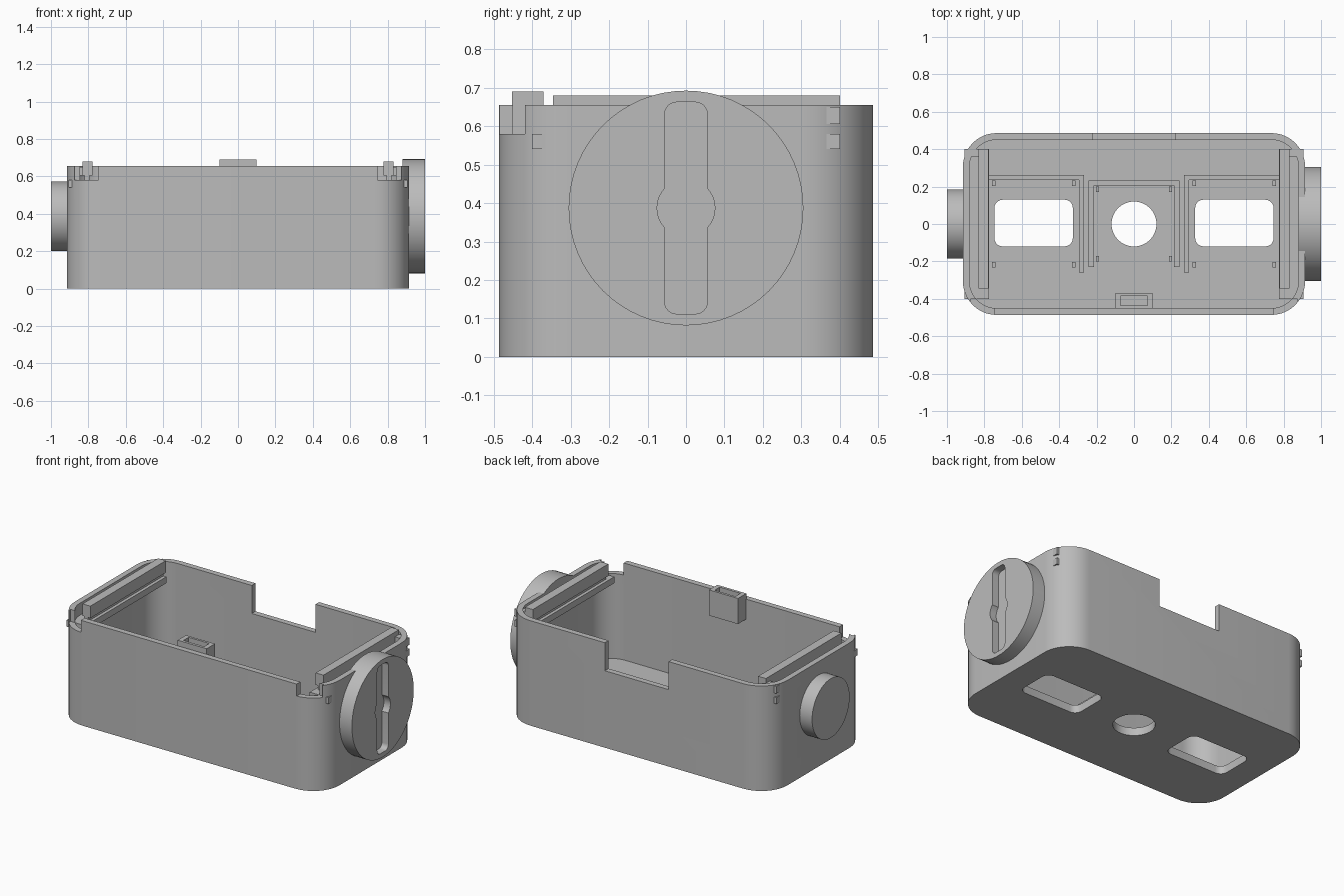
import bpy, bmesh, math
from mathutils import Matrix

cube = bpy.data.objects.get("Cube")
if cube:
    bpy.data.objects.remove(cube, do_unlink=True)

grey = bpy.data.materials.new("plain grey")
grey.use_nodes = True
grey.diffuse_color = (0.5, 0.5, 0.5, 1)
grey.node_tree.nodes["Principled BSDF"].inputs["Base Color"].default_value = (0.5, 0.5, 0.5, 1)


def finish(name, bm):
    bmesh.ops.recalc_face_normals(bm, faces=bm.faces)
    mesh = bpy.data.meshes.new(name)
    bm.to_mesh(mesh)
    bm.free()
    mesh.materials.append(grey)
    obj = bpy.data.objects.new(name, mesh)
    bpy.context.collection.objects.link(obj)
    return obj


def box(name, x, y, z):
    bm = bmesh.new()
    bmesh.ops.create_cube(bm, size=1)
    for v in bm.verts:
        for i, (lo, hi) in enumerate((x, y, z)):
            v.co[i] = lo if v.co[i] < 0 else hi
    return finish(name, bm)


def prism(name, outline, lo, hi, place=Matrix()):
    bm = bmesh.new()
    face = bm.faces.new([bm.verts.new((u, v, lo)) for u, v in outline])
    side = bmesh.ops.extrude_face_region(bm, geom=[face])["geom"]
    for v in side:
        if isinstance(v, bmesh.types.BMVert):
            v.co.z = hi
    bm.transform(place)
    return finish(name, bm)


def arc(cx, cy, r, start, end, steps):
    angles = [math.radians(start + (end - start) * i / steps) for i in range(steps + 1)]
    return [(cx + r * math.cos(a), cy + r * math.sin(a)) for a in angles]


def rounded(hx, hy, r, cx=0, cy=0, steps=10):
    points = []
    for k, (sx, sy) in enumerate(((1, 1), (-1, 1), (-1, -1), (1, -1))):
        points += arc(cx + sx * (hx - r), cy + sy * (hy - r), r, 90 * k, 90 * k + 90, steps)
    return points


def circle(r):
    return arc(0, 0, r, 0, 360, 64)[:-1]


def cut(obj, *cutters):
    for cutter in cutters:
        mod = obj.modifiers.new("cut", "BOOLEAN")
        mod.operation = "DIFFERENCE"
        mod.solver = "EXACT"
        mod.object = cutter
        bpy.context.view_layer.objects.active = obj
        bpy.ops.object.modifier_apply(modifier=mod.name)
        bpy.data.objects.remove(cutter, do_unlink=True)


def smooth(obj):
    bpy.ops.object.select_all(action="DESELECT")
    obj.select_set(True)
    bpy.context.view_layer.objects.active = obj
    bpy.ops.object.shade_smooth_by_angle(angle=math.radians(30))


# Local x, y, z become world y, z, x at the hub height
HUB_Z, TOP, FLOOR = 0.387, 0.655, 0.05
sideways = Matrix(((0, 0, 1, 0), (1, 0, 0, 0), (0, 1, 0, HUB_Z), (0, 0, 0, 1)))

# Open tray with floor windows, back notch and rail openings in the front
shell = prism("shell", rounded(0.915, 0.486, 0.18), 0, TOP)
cut(shell,
    prism("cavity", rounded(0.88, 0.45, 0.145), FLOOR, 1),
    box("back_notch", (-0.22, 0.22), (0.4, 0.6), (0.48, 1)),
    prism("center_hole", circle(0.12), -0.1, 0.1),
    prism("axle_hole", circle(0.065), -1.1, -0.8, sideways))
for s in (-1, 1):
    cut(shell,
        prism("window", rounded(0.21, 0.125, 0.045, s * 0.537, 0.005, 5), -0.1, 0.1),
        box("rail_opening", sorted((s * 0.745, s * 0.875)), (-0.6, -0.4), (0.58, 1)))
smooth(shell)

# Hub with a bore on the right side
hub = prism("right_hub", circle(0.185), -1, -0.9, sideways)
cut(hub, prism("hub_bore", circle(0.065), -1.1, -0.8, sideways))
smooth(hub)

# Large disc with a keyhole-shaped recess on the left side
disc = prism("left_disc", circle(0.305), 0.88, 1, sideways)
bulge = math.degrees(math.acos(0.055 / 0.075))
keyhole = (arc(0, 0, 0.075, -bulge, bulge, 12)
           + arc(0.025, 0.245, 0.03, 0, 90, 6) + arc(-0.025, 0.245, 0.03, 90, 180, 6)
           + arc(0, 0, 0.075, 180 - bulge, 180 + bulge, 12)
           + arc(-0.025, -0.245, 0.03, 180, 270, 6) + arc(0.025, -0.245, 0.03, 270, 360, 6))
cut(disc, prism("recess", keyhole, 0.955, 1.1, sideways))
smooth(disc)

# Latch socket behind the front wall
latch = box("latch_socket", (-0.1, 0.1), (-0.452, -0.37), (0.53, 0.69))
cut(latch, box("latch_slot", (-0.072, 0.072), (-0.435, -0.385), (0.6, 1)))

# Lid rails and floor ribs, repeated on both sides
for s, side in ((-1, "right"), (1, "left")):
    def part(name, x0, x1, y, z):
        return box(f"{side}_{name}", sorted((s * x0, s * x1)), y, z)

    part("rail_shelf", 0.775, 0.905, (-0.4, 0.4), (0.54, 0.58))
    part("rail_stem", 0.795, 0.822, (-0.345, 0.4), (0.58, 0.61))
    part("rail_bar", 0.778, 0.832, (-0.345, 0.4), (0.605, 0.68))
    part("rail_end", 0.83, 0.905, (0.36, 0.4), (0.605, 0.65))
    ribs = (FLOOR - 0.01, FLOOR + 0.035)
    part("rib_long", 0.268, 0.295, (-0.26, 0.262), ribs)
    part("rib_cross", 0.295, 0.775, (0.235, 0.262), ribs)
    part("center_rib", 0.215, 0.243, (-0.23, 0.232), ribs)
    for x, y in ((0.75, 0.217), (0.322, 0.217), (0.195, 0.185)):
        for t in (-1, 1):
            part("locating_post", x - 0.009, x + 0.009, (t * y - 0.015, t * y + 0.015), ribs)
box("center_rib_cross", (-0.215, 0.215), (0.205, 0.232), (FLOOR - 0.01, FLOOR + 0.035))
